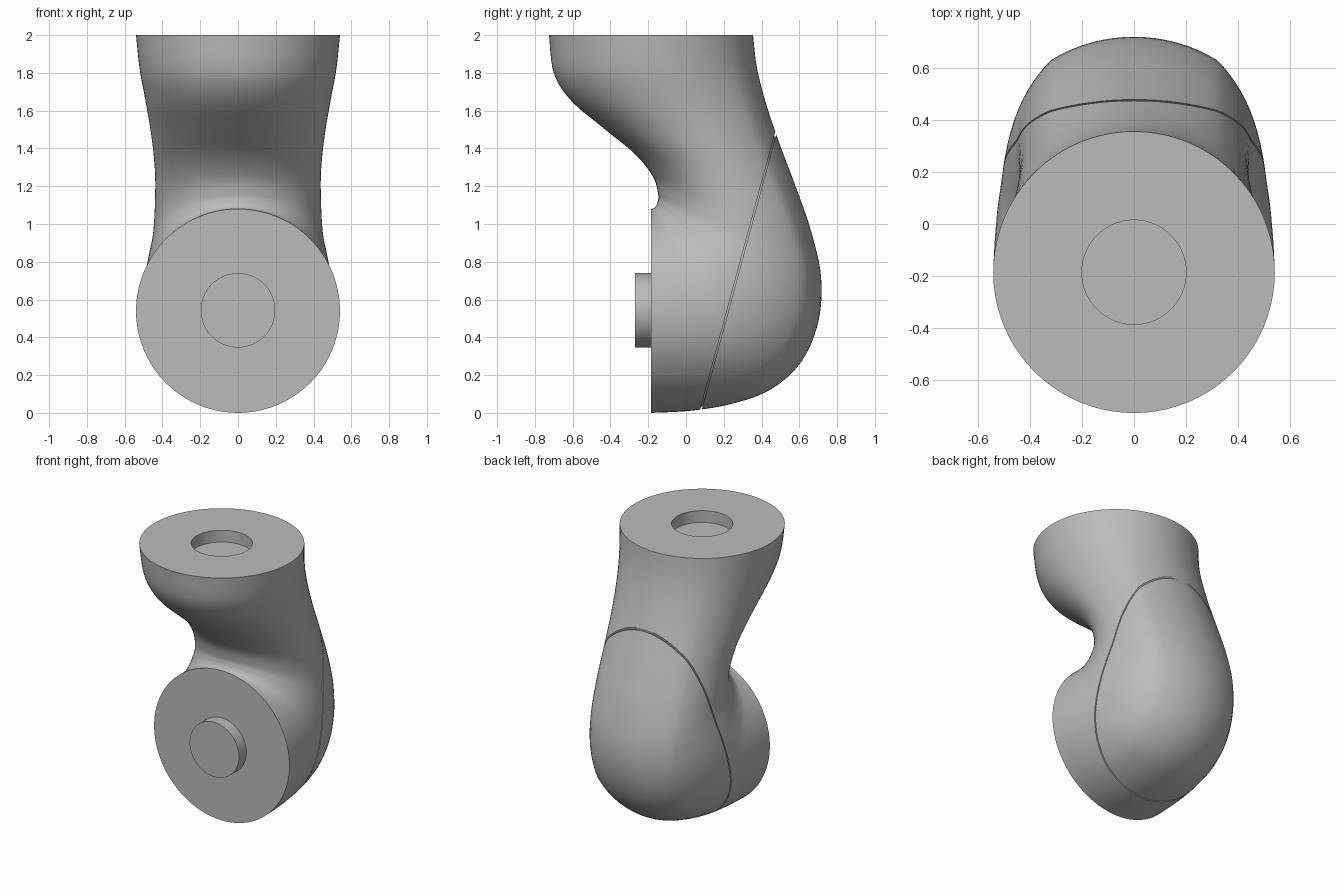
import bpy, bmesh
from math import sin, cos, pi, asin, sqrt
from mathutils import Vector

cube = bpy.data.objects.get("Cube")
if cube:
    bpy.data.objects.remove(cube)

grey = bpy.data.materials.new("plain grey")
grey.use_nodes = True
COLOUR = (0.5, 0.5, 0.5, 1)
grey.diffuse_color = COLOUR
grey.node_tree.nodes["Principled BSDF"].inputs["Base Color"].default_value = COLOUR

R, HALF_BACK, HOLE = 0.54, 0.32, 0.2
DEPTH = 0.085

# Cross-sections from top rim to front rim: inner y, z; outer y, z; half width
SECTIONS = [
    (-.725, 2, .355, 2, .54),
    (-.70, 1.8, .375, 1.83, .52),
    (-.61, 1.655, .42, 1.65, .49),
    (-.44, 1.51, .49, 1.44, .46),
    (-.27, 1.37, .58, 1.2, .44),
    (-.175, 1.25, .66, .97, .44),
    (-.148, 1.16, .715, .72, .45),
    (-.15, 1.12, .70, .48, .475),
    (-.157, 1.1, .61, .27, .495),
    (-.165, 1.088, .45, .125, .51),
    (-.172, 1.083, .25, .05, .525),
    (-.18, 1.08, .03, .012, .535),
    (-.185, 1.08, -.185, 0, .54),
]


def smooth_rows(rows, steps=6):
    """Catmull-Rom interpolation through the section table."""
    ext = [rows[0]] + rows + [rows[-1]]
    out = []
    for a, b, c, d in zip(ext, ext[1:], ext[2:], ext[3:]):
        for k in range(steps):
            t = k / steps
            out.append([q + t / 2 * (r - p + t * (2*p - 5*q + 4*r - s + t * (3*(q - r) + s - p)))
                        for p, q, r, s in zip(a, b, c, d)])
    return out + [list(rows[-1])]


def ring(row, shrink=1.0):
    """Back arc of constant radius joined to elliptical sides."""
    iy, iz, oy, oz, w = row
    inner, outer = Vector((0, iy, iz)), Vector((0, oy, oz))
    axis = outer - inner
    length = axis.length
    axis.normalize()
    mid = length / 2
    edge = asin(HALF_BACK / R)
    pts = []
    for i in range(16):
        t = -edge + 2 * edge * i / 16
        pts.append((R * sin(t), length - R * (1 - cos(t))))
    drop = R * (1 - cos(edge))
    b = (length - drop - mid) / sqrt(1 - (HALF_BACK / w) ** 2)
    t0 = asin(HALF_BACK / w)
    for i in range(64):
        t = t0 + (2 * pi - 2 * t0) * i / 64
        pts.append((w * sin(t), mid + (b if cos(t) > 0 else mid) * cos(t)))
    return [Vector((x * shrink, 0, 0)) + inner + axis * (mid + (v - mid) * shrink)
            for x, v in pts]


def finish(bm, name):
    bmesh.ops.recalc_face_normals(bm, faces=bm.faces)
    mesh = bpy.data.meshes.new(name)
    bm.to_mesh(mesh)
    bm.free()
    obj = bpy.data.objects.new(name, mesh)
    bpy.context.collection.objects.link(obj)
    mesh.materials.append(grey)
    bpy.ops.object.select_all(action='DESELECT')
    obj.select_set(True)
    bpy.context.view_layer.objects.active = obj
    bpy.ops.object.shade_smooth_by_angle(angle=0.6)
    return obj


def cut(bm, offset, keep_back):
    """Trim by the sloping seam plane and cap the cut."""
    n = Vector((0, 1.48, -0.4)).normalized()
    res = bmesh.ops.bisect_plane(
        bm, geom=bm.verts[:] + bm.edges[:] + bm.faces[:],
        plane_co=Vector((0, .08, .02)) + n * offset, plane_no=n,
        clear_inner=keep_back, clear_outer=not keep_back)
    edges = [e for e in res["geom_cut"] if isinstance(e, bmesh.types.BMEdge) and e.is_boundary]
    bmesh.ops.edgeloop_fill(bm, edges=edges)


def elbow(shrink=1.0):
    """Bent tube with a round socket in the top and a flat front disc."""
    rings = [ring(r, shrink) for r in smooth_rows(SECTIONS)]
    top = rings[0]
    centre = Vector((0, -.185, 2))
    lip = [centre + (p - centre) * (HOLE / R) for p in top]
    floor = [p - Vector((0, 0, DEPTH)) for p in lip]
    bm = bmesh.new()
    loops = [[bm.verts.new(p) for p in loop] for loop in [floor, lip] + rings]
    for a, b in zip(loops, loops[1:]):
        for i in range(len(a)):
            j = (i + 1) % len(a)
            bm.faces.new((a[i], a[j], b[j], b[i]))
    bm.faces.new(loops[0])
    bm.faces.new(loops[-1])
    return bm


# Main body and rear cover, with a fine gap between them
GAP = 0.004
body = elbow()
cut(body, -GAP, False)
finish(body, "elbow_body")

cover = elbow()
cut(cover, GAP, True)
finish(cover, "rear_cover")

# Recessed slab that closes the bottom of the seam
core = elbow(0.97)
cut(core, -GAP * 2, True)
cut(core, GAP * 2, False)
finish(core, "seam_core")

# Round peg on the front disc
peg = bmesh.new()
bmesh.ops.create_cone(peg, cap_ends=True, segments=64, radius1=.197, radius2=.197, depth=.105)
for v in peg.verts:
    v.co = Vector((v.co.x, v.co.z - .2175, v.co.y + .543))
finish(peg, "front_peg")
